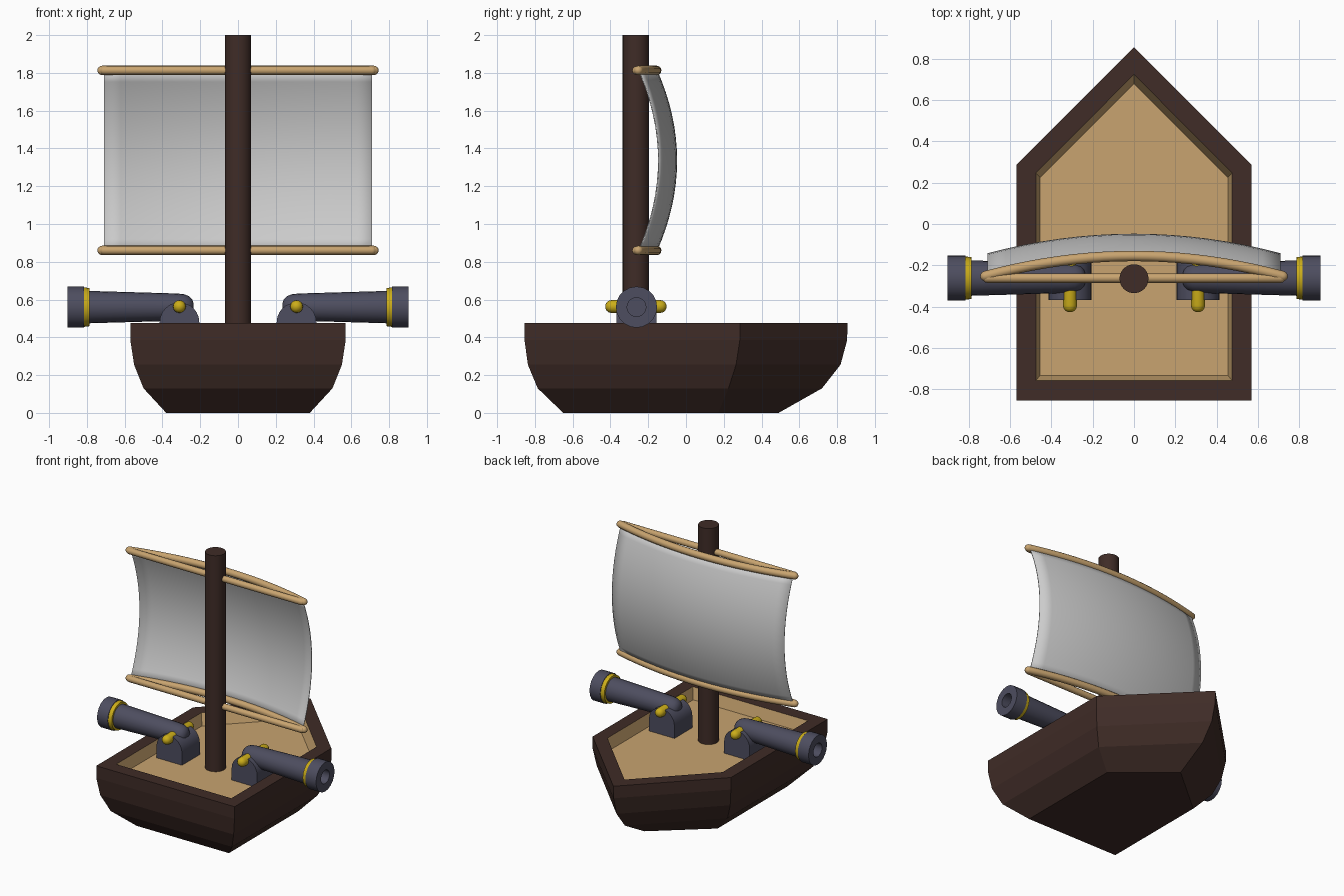
import bpy, bmesh, math
from mathutils import Matrix, Vector

if "Cube" in bpy.data.objects:
    bpy.data.objects.remove(bpy.data.objects["Cube"])


def material(name, rgb):
    m = bpy.data.materials.new(name)
    m.diffuse_color = (*rgb, 1)
    m.use_nodes = True
    m.node_tree.nodes["Principled BSDF"].inputs["Base Color"].default_value = m.diffuse_color
    return m


DARK = material("dark_wood", (0.05, 0.025, 0.02))
TAN = material("light_wood", (0.58, 0.37, 0.16))
IRON = material("iron", (0.075, 0.075, 0.115))
GOLD = material("gold", (0.6, 0.42, 0.01))
MAST_Y = -0.265


def finish(name, bm, mats=(), smooth=None, recalc=True):
    if recalc:
        bmesh.ops.recalc_face_normals(bm, faces=bm.faces)
    me = bpy.data.meshes.new(name)
    bm.to_mesh(me)
    bm.free()
    ob = bpy.data.objects.new(name, me)
    bpy.context.collection.objects.link(ob)
    for m in mats:
        me.materials.append(m)
    if smooth:
        bpy.ops.object.select_all(action='DESELECT')
        ob.select_set(True)
        bpy.context.view_layer.objects.active = ob
        bpy.ops.object.shade_smooth_by_angle(angle=math.radians(smooth))
    return ob


def loft(bm, rings):
    """Bridge closed rings of points and cap both ends."""
    vs = [[bm.verts.new(p) for p in r] for r in rings]
    n = len(vs[0])
    faces = []
    for a, b in zip(vs, vs[1:]):
        for i in range(n):
            faces.append(bm.faces.new((a[i], a[(i + 1) % n], b[(i + 1) % n], b[i])))
    faces.append(bm.faces.new(vs[0]))
    faces.append(bm.faces.new(vs[-1]))
    return faces


def lathe(name, profile, origin, axis, mat, sides=20, smooth=35):
    """Spin (distance, radius) pairs around an axis."""
    q = Vector((0, 0, 1)).rotation_difference(Vector(axis)).to_matrix().to_4x4()
    mx = Matrix.Translation(origin) @ q
    bm = bmesh.new()
    loft(bm, [[mx @ Vector((r * math.cos(2 * math.pi * i / sides),
                            r * math.sin(2 * math.pi * i / sides), d))
               for i in range(sides)] for d, r in profile])
    return finish(name, bm, [mat], smooth)


def rod(name, path, radius, mat, sides=12):
    """Round rod in the xy plane with domed ends, swept along a path."""
    bm = bmesh.new()
    pts = [Vector(p) for p in path]
    t0, t1 = (pts[0] - pts[1]).normalized(), (pts[-1] - pts[-2]).normalized()
    caps = [(0.98, 0.2), (0.8, 0.6), (0.45, 0.89)]
    stations = [(pts[0] + t0 * radius * d, radius * s) for d, s in caps]
    stations += [(p, radius) for p in pts]
    stations += [(pts[-1] + t1 * radius * d, radius * s) for d, s in reversed(caps)]
    rings = []
    for i, (p, r) in enumerate(stations):
        t = stations[min(i + 1, len(stations) - 1)][0] - stations[max(i - 1, 0)][0]
        side = t.cross(Vector((0, 0, 1))).normalized()
        rings.append([p + r * (math.cos(a) * side + math.sin(a) * Vector((0, 0, 1)))
                      for a in (2 * math.pi * k / sides for k in range(sides))])
    loft(bm, rings)
    return finish(name, bm, [mat], 50)


# Hull: outer levels, then rim, inner wall and deck (z, half width, stern, shoulder, bow)
levels = [(0, 0.38, -0.65, 0.17, 0.49), (0.13, 0.50, -0.785, 0.225, 0.72),
          (0.255, 0.55, -0.837, 0.265, 0.818), (0.385, 0.57, -0.855, 0.285, 0.853),
          (0.475, 0.57, -0.855, 0.285, 0.855), (0.475, 0.475, -0.757, 0.247, 0.725),
          (0.39, 0.455, -0.735, 0.225, 0.68)]
bm = bmesh.new()
faces = loft(bm, [[(-w, s, z), (w, s, z), (w, k, z), (0, b, z), (-w, k, z)]
                  for z, w, s, k, b in levels])
for f in faces[25:30] + faces[31:]:
    f.material_index = 1
finish("hull", bm, [DARK, TAN])

# Mast
lathe("mast", [(0, 0.07), (1.64, 0.07)], (0, MAST_Y, 0.36), (0, 0, 1), DARK, 32)


# Sail and yards share one bow-shaped curve
def bow(x):
    return -0.155 - 0.095 * (x / 0.71) ** 2


for label, z in (("lower", 0.86), ("upper", 1.813)):
    rod(label + "_yard", [(-0.71, -0.262, z), (0, -0.262, z), (0.71, -0.262, z)], 0.023, TAN)
    rod(label + "_bowed_yard", [(x, bow(x), z) for x in (0.72 * i / 10 for i in range(-10, 11))],
        0.025, TAN)

bm = bmesh.new()
N = 16
grid = [[bm.verts.new((x, bow(x) + 0.105 * (1 - v * v), 1.3365 + 0.4765 * v))
         for x in (0.71 * (2 * i / N - 1) for i in range(N + 1))]
        for v in (2 * j / N - 1 for j in range(N + 1))]
for j in range(N):
    for i in range(N):
        bm.faces.new((grid[j][i], grid[j][i + 1], grid[j + 1][i + 1], grid[j + 1][i]))
sail = finish("sail", bm, (), 60)
solid = sail.modifiers.new("thickness", 'SOLIDIFY')
solid.thickness = 0.006
solid.offset = 0

# Cannons, one on each side
for side, s in (("left", -1), ("right", 1)):
    axis, origin = (s, 0, 0), (0, MAST_Y + 0.003, 0.56)
    lathe(side + "_cannon_barrel",
          [(0.235, 0.02), (0.242, 0.04), (0.258, 0.057), (0.285, 0.068), (0.32, 0.072),
           (0.80, 0.086)], origin, axis, IRON)
    lathe(side + "_cannon_band", [(0.787, 0.08), (0.787, 0.101), (0.818, 0.105), (0.818, 0.08)],
          origin, axis, GOLD)
    lathe(side + "_cannon_muzzle",
          [(0.815, 0.08), (0.815, 0.109), (0.903, 0.109), (0.903, 0.05), (0.83, 0.05)],
          origin, axis, IRON)
    # Arched carriage block
    profile = [(0.105, 0.37)] + [(0.105 * math.cos(a), 0.48 + 0.105 * math.sin(a))
                                 for a in (math.pi * k / 12 for k in range(13))] + [(-0.105, 0.37)]
    bm = bmesh.new()
    loft(bm, [[(s * 0.31 + x, y, z) for x, z in profile] for y in (-0.367, -0.157)])
    finish(side + "_carriage", bm, [IRON], 35)
    # Trunnion pin through the carriage
    lathe(side + "_trunnion",
          [(-0.162, 0.008), (-0.155, 0.022), (-0.143, 0.031), (-0.128, 0.034),
           (0.128, 0.034), (0.143, 0.031), (0.155, 0.022), (0.162, 0.008)],
          (s * 0.31, MAST_Y, 0.563), (0, 1, 0), GOLD, 16, 50)
